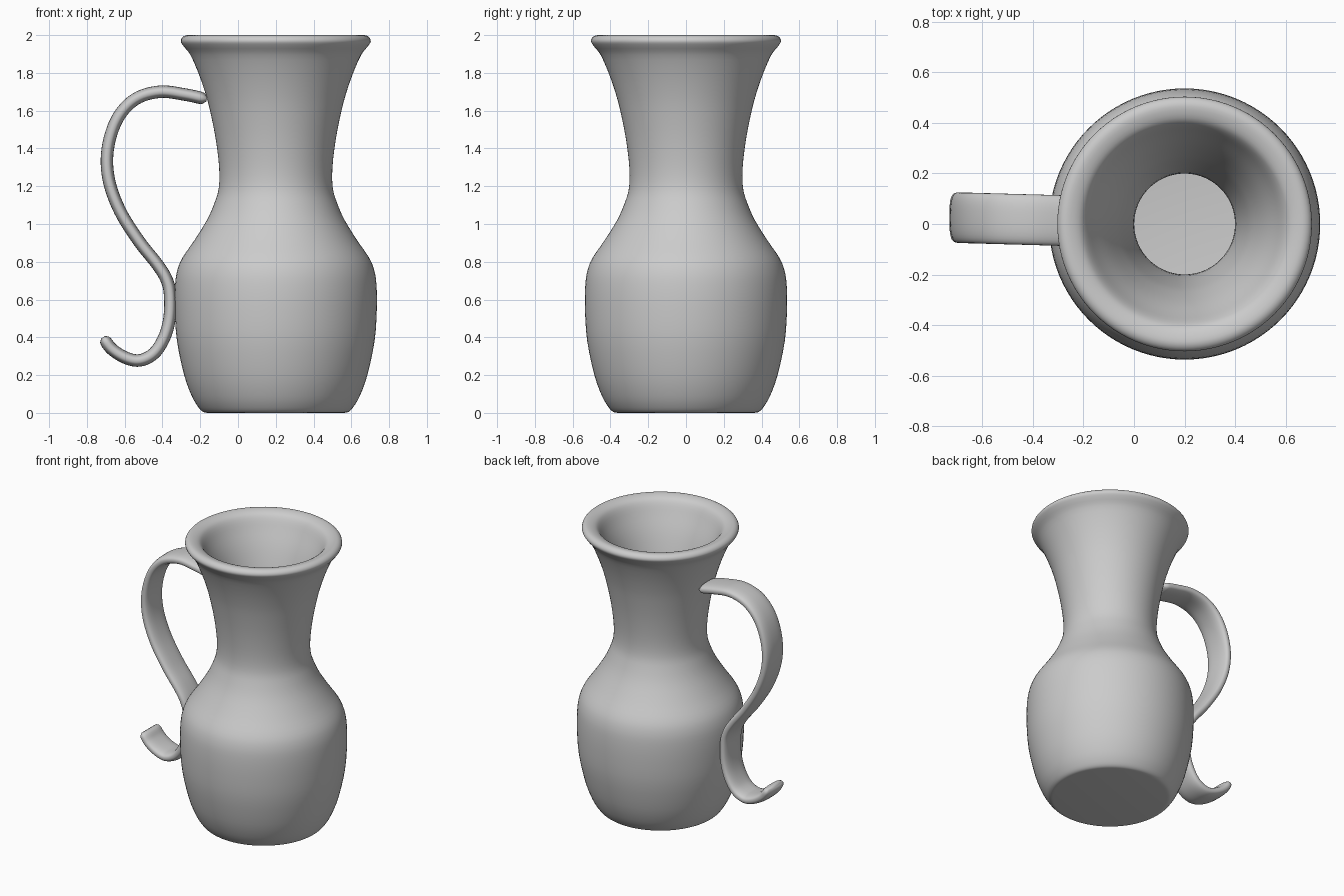
import bpy, bmesh, math
from mathutils import Vector

if "Cube" in bpy.data.objects:
    bpy.data.objects.remove(bpy.data.objects["Cube"])

AXIS_X = 0.2


def smooth_path(pts, steps):
    """Catmull-Rom interpolation through 2D points."""
    p = [Vector(q) for q in pts]
    p = [2 * p[0] - p[1]] + p + [2 * p[-1] - p[-2]]
    out = []
    for i in range(1, len(p) - 2):
        a, b, c, d = p[i - 1:i + 3]
        for s in range(steps):
            t = s / steps
            out.append(0.5 * (2 * b + (c - a) * t + (2 * a - 5 * b + 4 * c - d) * t ** 2
                              + (3 * b - a - 3 * c + d) * t ** 3))
    return out + [p[-2]]


def skin(name, rings):
    """Join equal closed rings into a capped smooth surface."""
    bm = bmesh.new()
    vs = [[bm.verts.new(c) for c in r] for r in rings]
    n = len(vs[0])
    for r, s in zip(vs, vs[1:]):
        for i in range(n):
            j = (i + 1) % n
            bm.faces.new((r[i], r[j], s[j], s[i]))
    bm.faces.new(vs[0])
    bm.faces.new(vs[-1])
    bmesh.ops.recalc_face_normals(bm, faces=bm.faces)
    me = bpy.data.meshes.new(name)
    bm.to_mesh(me)
    bm.free()
    ob = bpy.data.objects.new(name, me)
    bpy.context.collection.objects.link(ob)
    bpy.context.view_layer.objects.active = ob
    ob.select_set(True)
    bpy.ops.object.shade_smooth_by_angle(angle=math.radians(45))
    ob.select_set(False)
    return ob


# Jug body: outer wall, rolled rim, then inner wall down to the floor
outer = [(.36, 0), (.385, .005), (.41, .03), (.445, .09), (.485, .2), (.523, .38),
         (.535, .55), (.533, .68), (.52, .76), (.492, .825), (.43, .915), (.365, 1.02),
         (.325, 1.11), (.302, 1.19), (.3, 1.3), (.318, 1.45), (.348, 1.6), (.375, 1.7),
         (.41, 1.8), (.452, 1.895), (.487, 1.94), (.503, 1.967), (.493, 1.99)]
inner = [(.465, 2), (.42, 1.988), (.392, 1.96), (.36, 1.895), (.315, 1.8), (.278, 1.7),
         (.25, 1.6), (.217, 1.42), (.2, 1.26), (.207, 1.16), (.25, 1.03), (.33, .91),
         (.4, .8), (.43, .7), (.435, .55), (.42, .38), (.38, .2), (.33, .12), (.25, .1)]
N = 96
skin("jug_body", [[(AXIS_X + r * math.cos(2 * math.pi * i / N),
                    r * math.sin(2 * math.pi * i / N), z) for i in range(N)]
                  for r, z in smooth_path(outer + inner, 3)])

# Handle: flat rounded strap swept along an S-shaped path in the xz plane
path = smooth_path([(-.715, .4), (-.668, .338), (-.595, .292), (-.52, .278), (-.445, .315),
                    (-.39, .4), (-.362, .505), (-.36, .63), (-.38, .71), (-.43, .79),
                    (-.525, .91), (-.625, 1.07), (-.684, 1.235), (-.69, 1.395),
                    (-.64, 1.555), (-.545, 1.66), (-.415, 1.7), (-.28, 1.685),
                    (-.165, 1.66)], 6)
lengths = [0]
for a, b in zip(path, path[1:]):
    lengths.append(lengths[-1] + (b - a).length)
total = lengths[-1]
CAP, M = 0.04, 32
rings = []
for k, p in enumerate(path):
    tan = (path[min(k + 1, len(path) - 1)] - path[max(k - 1, 0)]).normalized()
    nor = Vector((-tan.y, tan.x))
    # round off the two ends
    e = min(1, min(lengths[k], total - lengths[k]) / CAP)
    f = math.sqrt(max(0, 1 - (1 - e) ** 2))
    half_t, half_w = 0.033 * (0.35 + 0.65 * f), 0.1 * (0.8 + 0.2 * f)
    ring = []
    for i in range(M):
        a = 2 * math.pi * i / M
        c, s = math.cos(a), math.sin(a)
        u = math.copysign(abs(c) ** 0.75, c) * half_w
        v = math.copysign(abs(s) ** 0.75, s) * half_t
        q = p + nor * v
        ring.append((q.x, u - 0.028 * (p.x - AXIS_X), q.y))
    rings.append(ring)
skin("handle", rings)
